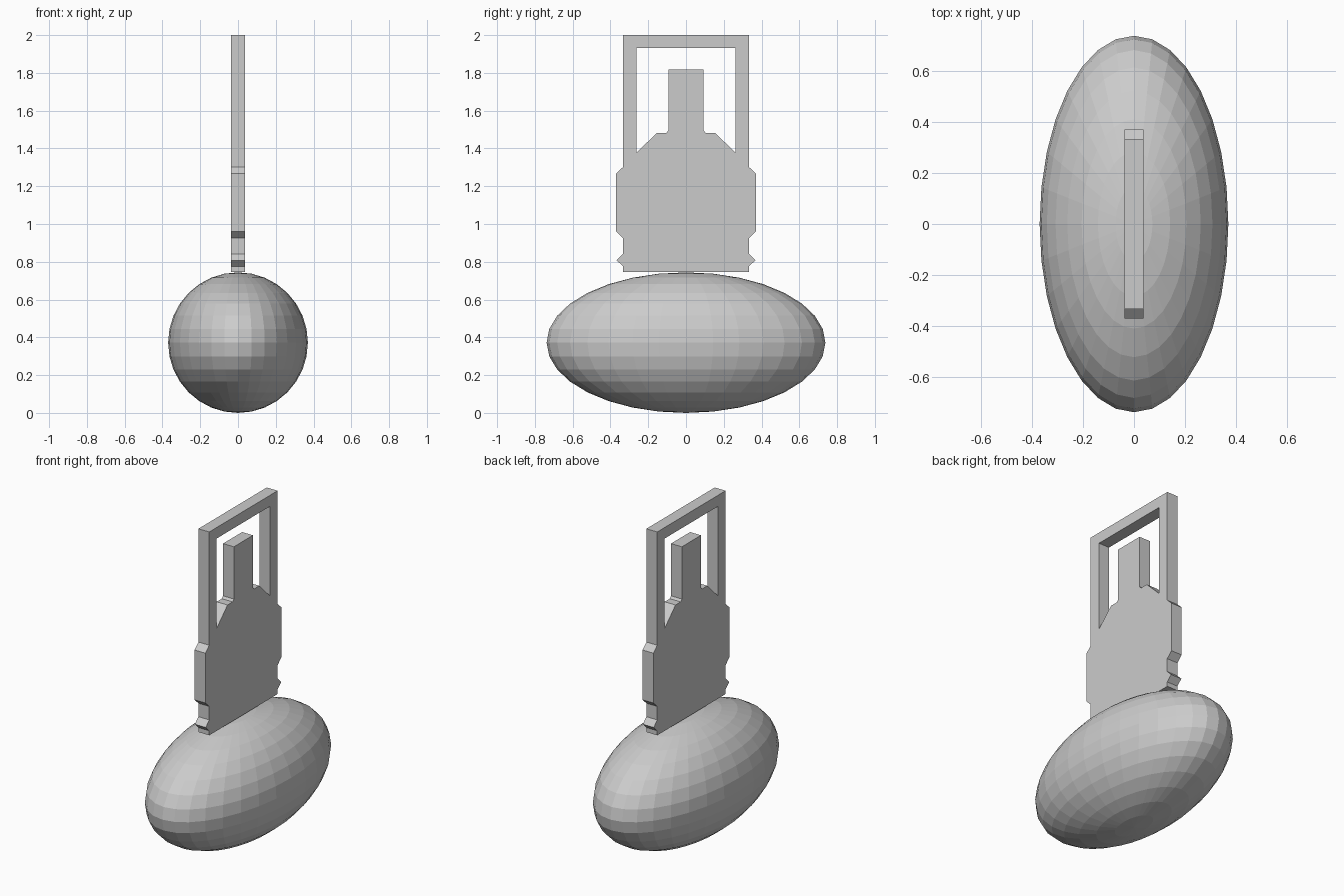
import bpy
from math import pi

if "Cube" in bpy.data.objects:
    bpy.data.objects.remove(bpy.data.objects["Cube"])

# Egg-shaped base: low-poly flat shaded sphere stretched along y
bpy.ops.mesh.primitive_uv_sphere_add(segments=32, ring_count=16, radius=1,
                                     location=(0, 0, 0.372))
base = bpy.context.object
base.name = "ellipsoid_base"
base.scale = (0.37, 0.738, 0.372)
bpy.ops.object.transform_apply(location=False, rotation=False, scale=True)

# Half profiles of the plate as (y, z), mirrored to the other side
outer = [(0.333, 0.747), (0.333, 0.775), (0.367, 0.808), (0.333, 0.842),
         (0.333, 0.925), (0.37, 0.96), (0.37, 1.267), (0.333, 1.302),
         (0.333, 2.0)]
opening = [(0.093, 1.817), (0.093, 1.495), (0.105, 1.482), (0.155, 1.482),
           (0.261, 1.378), (0.261, 1.932)]


def add_loop(curve, half):
    """Add a closed polygon made of the half profile and its mirror image."""
    pts = half + [(-y, z) for y, z in reversed(half)]
    spline = curve.splines.new('POLY')
    spline.points.add(len(pts) - 1)
    for p, (y, z) in zip(spline.points, pts):
        p.co = (y, z, 0, 1)
    spline.use_cyclic_u = True


# Upright plate with the framed post cut out of it
curve = bpy.data.curves.new("plate_profile", 'CURVE')
curve.dimensions = '2D'
curve.fill_mode = 'BOTH'
curve.extrude = 0.037
add_loop(curve, outer)
add_loop(curve, opening)
plate = bpy.data.objects.new("framed_plate", curve)
plate.rotation_euler = (pi / 2, 0, pi / 2)
bpy.context.collection.objects.link(plate)

# Turn the plate into a mesh with welded edges
bpy.ops.object.select_all(action='DESELECT')
plate.select_set(True)
bpy.context.view_layer.objects.active = plate
bpy.ops.object.convert(target='MESH')
plate = bpy.context.object
plate.name = "framed_plate"
bpy.ops.object.mode_set(mode='EDIT')
bpy.ops.mesh.select_all(action='SELECT')
bpy.ops.mesh.remove_doubles(threshold=0.0005)
bpy.ops.mesh.normals_make_consistent(inside=False)
bpy.ops.object.mode_set(mode='OBJECT')
bpy.ops.object.shade_flat()
